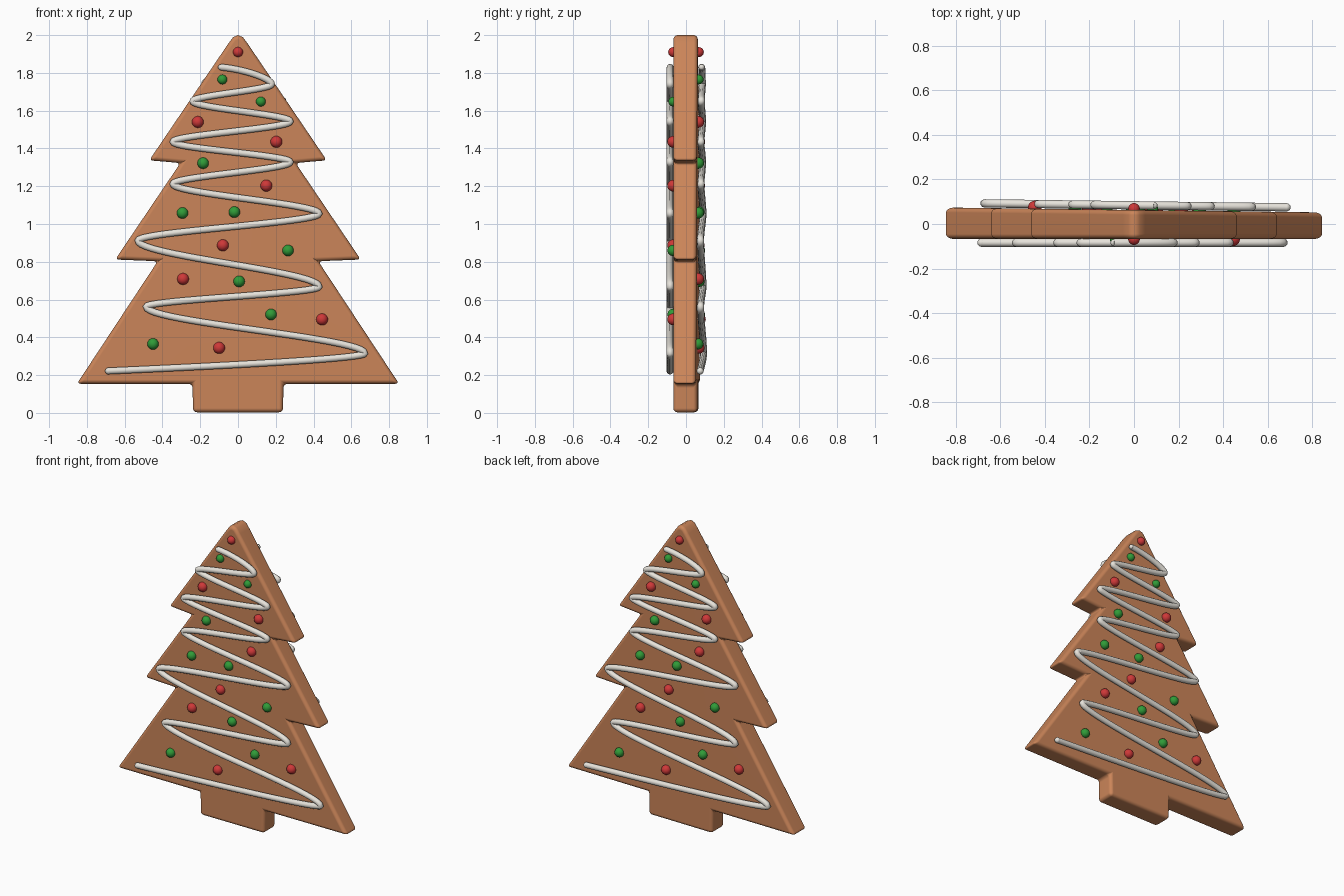
import bpy, bmesh

if "Cube" in bpy.data.objects:
    bpy.data.objects.remove(bpy.data.objects["Cube"])


def material(name, rgb):
    m = bpy.data.materials.new(name)
    m.diffuse_color = (*rgb, 1)
    m.use_nodes = True
    m.node_tree.nodes["Principled BSDF"].inputs["Base Color"].default_value = m.diffuse_color
    return m


BROWN = material("baked_brown", (0.60, 0.235, 0.10))
WHITE = material("icing_white", (0.80, 0.77, 0.71))
RED = material("candy_red", (0.62, 0.04, 0.04))
GREEN = material("candy_green", (0.03, 0.33, 0.04))


def face_point(x, z, side, depth):
    """Place a point on the front (side 1) or, turned half round, on the back (-1).
    The back face tilts slightly, so the cookie is thicker at -x."""
    wx = x * side
    y = -depth if side == 1 else depth - 0.013 * wx
    return (wx, y, z)


def mesh_object(name, bm, mat):
    me = bpy.data.meshes.new(name)
    bm.to_mesh(me)
    bm.free()
    for p in me.polygons:
        p.use_smooth = True
    me.materials.append(mat)
    ob = bpy.data.objects.new(name, me)
    bpy.context.collection.objects.link(ob)
    return ob


# Tree-shaped body: mirrored half outline, extruded, rounded with a bevel
half = [(0.026, 1.989), (0.05, 1.957), (0.47, 1.337), (0.305, 1.323),
        (0.65, 0.812), (0.425, 0.803), (0.853, 0.154), (0.241, 0.154), (0.238, 0.003)]
outline = [(0, 2.0)] + half + [(-x, z) for x, z in reversed(half)]
bm = bmesh.new()
front = [bm.verts.new((x, -0.067, z)) for x, z in outline]
back = [bm.verts.new((x, 0.063 - 0.013 * x, z)) for x, z in outline]
bm.faces.new(front)
bm.faces.new(back[::-1])
n = len(outline)
for i in range(n):
    j = (i + 1) % n
    bm.faces.new((front[j], front[i], back[i], back[j]))
bmesh.ops.recalc_face_normals(bm, faces=bm.faces)
body = mesh_object("cookie_body", bm, BROWN)
bev = body.modifiers.new("rounding", "BEVEL")
bev.width = 0.022
bev.segments = 4
bev.limit_method = "ANGLE"
bev.angle_limit = 0.87
wn = body.modifiers.new("flat_faces", "WEIGHTED_NORMAL")
wn.keep_sharp = False

# Icing zigzag: turning points from top to bottom
turns = [(-0.09, 1.83), (0.178, 1.74), (-0.24, 1.65), (0.277, 1.543), (-0.345, 1.435),
         (0.277, 1.328), (-0.345, 1.212), (0.43, 1.055), (-0.53, 0.912), (0.43, 0.668),
         (-0.487, 0.562), (0.672, 0.315), (-0.685, 0.222)]
R = 0.0185


def icing(name, side):
    cu = bpy.data.curves.new(name, "CURVE")
    cu.dimensions = "3D"
    cu.bevel_depth = R
    cu.bevel_resolution = 3
    cu.resolution_u = 24
    cu.use_fill_caps = True
    sp = cu.splines.new("BEZIER")
    sp.bezier_points.add(len(turns) - 1)
    last = len(turns) - 1
    for i, (x, z) in enumerate(turns):
        b = sp.bezier_points[i]
        b.handle_left_type = b.handle_right_type = "FREE"
        if i == 0:
            hl, hr = (x - 0.05, z), (x + 0.12, z - 0.01)
        elif i == last:
            hl, hr = (x + 0.4, z + 0.018), (x - 0.1, z)
        else:
            hl = (x, z + 0.33 * (turns[i - 1][1] - z))
            hr = (x, z + 0.33 * (turns[i + 1][1] - z))
        b.co = face_point(x, z, side, 0.084)
        b.handle_left = face_point(*hl, side, 0.084)
        b.handle_right = face_point(*hr, side, 0.084)
    cu.materials.append(WHITE)
    ob = bpy.data.objects.new(name, cu)
    bpy.context.collection.objects.link(ob)


def balls(name, spots, side, radius, depth, mat):
    bm = bmesh.new()
    for x, z in spots:
        r = radius * (0.85 if z > 1.6 else 1)
        res = bmesh.ops.create_uvsphere(bm, u_segments=20, v_segments=12, radius=r)
        bmesh.ops.translate(bm, verts=res["verts"], vec=face_point(x, z, side, depth))
    mesh_object(name, bm, mat)


# Candy positions
reds = [(0, 1.91), (-0.213, 1.54), (0.203, 1.435), (0.15, 1.203), (-0.08, 0.887),
        (-0.291, 0.709), (0.445, 0.495), (-0.1, 0.344)]
greens = [(-0.083, 1.765), (0.121, 1.648), (-0.185, 1.322), (-0.294, 1.058),
          (-0.019, 1.063), (0.265, 0.86), (0.006, 0.696), (0.175, 0.521), (-0.45, 0.365)]

# Same decoration on both faces, turned half round for the back
for label, side in (("front", 1), ("back", -1)):
    icing(label + "_icing", side)
    balls(label + "_icing_ends", [turns[0], turns[-1]], side, R, 0.084, WHITE)
    balls(label + "_red_candies", reds, side, 0.031, 0.068, RED)
    balls(label + "_green_candies", greens, side, 0.030, 0.068, GREEN)
